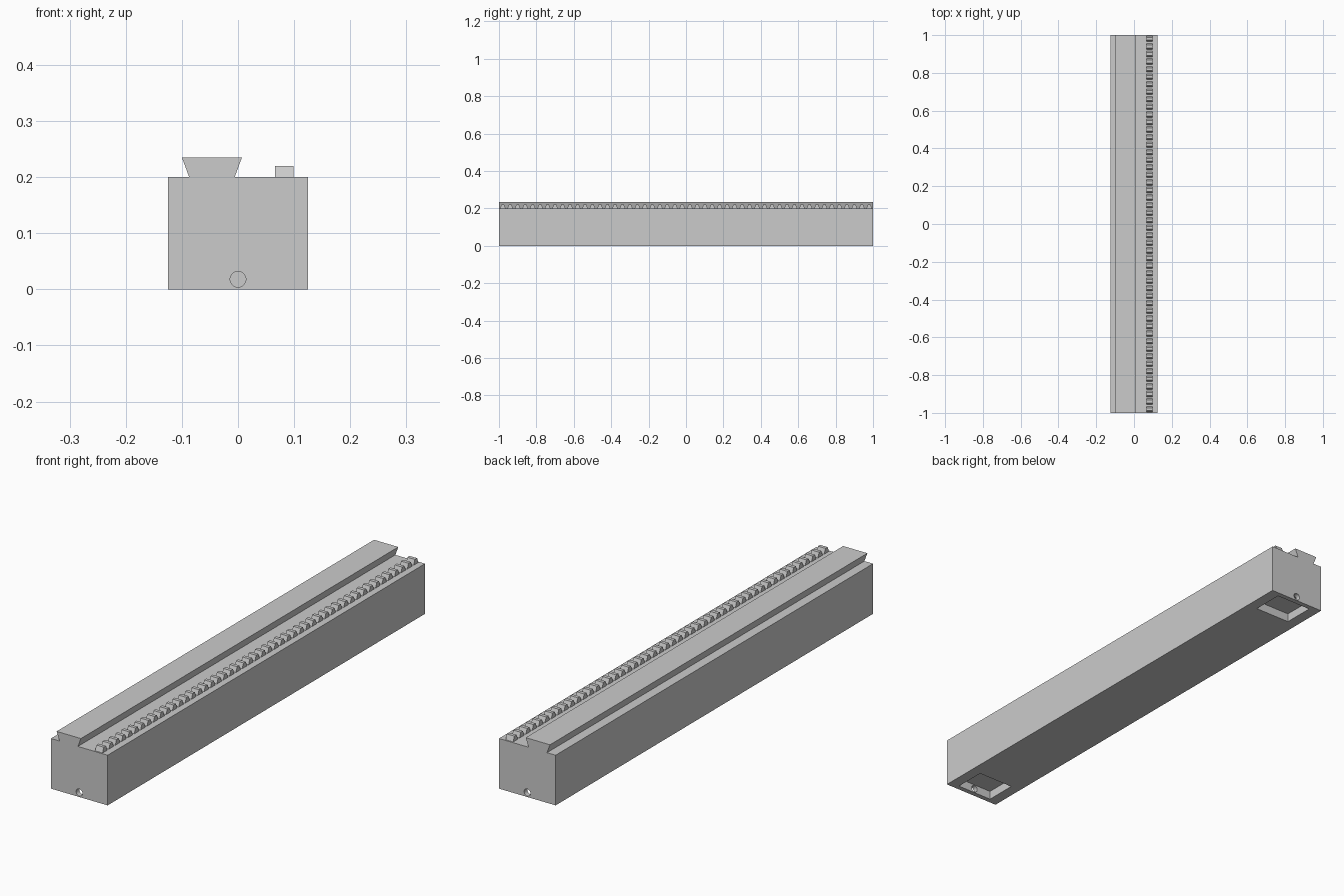
import bpy, bmesh, math
from mathutils import Matrix

if "Cube" in bpy.data.objects:
    bpy.data.objects.remove(bpy.data.objects["Cube"])

grey = bpy.data.materials.new("machined grey")
grey.diffuse_color = (0.6, 0.6, 0.6, 1)
grey.use_nodes = True
grey.node_tree.nodes["Principled BSDF"].inputs["Base Color"].default_value = grey.diffuse_color


def make_object(name, bm):
    bmesh.ops.recalc_face_normals(bm, faces=bm.faces)
    mesh = bpy.data.meshes.new(name)
    bm.to_mesh(mesh)
    bm.free()
    mesh.materials.append(grey)
    obj = bpy.data.objects.new(name, mesh)
    bpy.context.collection.objects.link(obj)
    return obj


def extrude_profile(bm, points, offset):
    """Closed outline pushed along an offset to a solid."""
    face = bm.faces.new([bm.verts.new(p) for p in points])
    new = bmesh.ops.extrude_face_region(bm, geom=[face])["geom"]
    verts = [v for v in new if isinstance(v, bmesh.types.BMVert)]
    bmesh.ops.translate(bm, verts=verts, vec=offset)


def cut(target, cutter):
    mod = target.modifiers.new("cut", "BOOLEAN")
    mod.operation = "DIFFERENCE"
    mod.solver = "EXACT"
    mod.object = cutter
    bpy.context.view_layer.objects.active = target
    bpy.ops.object.modifier_apply(modifier=mod.name)
    bpy.data.objects.remove(cutter)


# Rail body with dovetail guide on top
outline = [(-0.125, 0), (0.125, 0), (0.125, 0.2), (-0.006, 0.2), (0.007, 0.235),
           (-0.1, 0.235), (-0.087, 0.2), (-0.125, 0.2)]
bm = bmesh.new()
extrude_profile(bm, [(x, -1, z) for x, z in outline], (0, 2, 0))
body = make_object("rail_body", bm)

# Mounting pocket underneath and screw hole through each end
for side in (-1, 1):
    bm = bmesh.new()
    bmesh.ops.create_cube(bm, size=1, matrix=Matrix.Translation((0, side * 0.915, -0.0075))
                          @ Matrix.Diagonal((0.16, 0.13, 0.085, 1)))
    cut(body, make_object("pocket_cutter", bm))
    bm = bmesh.new()
    bmesh.ops.create_cone(bm, cap_ends=True, segments=32, radius1=0.014, radius2=0.014, depth=0.1,
                          matrix=Matrix.Translation((0, side * 0.98, 0.018))
                          @ Matrix.Rotation(math.pi / 2, 4, "X"))
    cut(body, make_object("hole_cutter", bm))

# Gear rack: a row of tapered teeth
TEETH = 50
pitch = 2 / TEETH
bm = bmesh.new()
for i in range(TEETH):
    y = -1 + pitch * (i + 0.5)
    tooth = [(-0.015, 0.2), (0.015, 0.2), (0.007, 0.22), (-0.007, 0.22)]
    extrude_profile(bm, [(0.066, y + dy, z) for dy, z in tooth], (0.033, 0, 0))
make_object("rack_teeth", bm)

# Smooth the hole walls, keep every edge sharp
bpy.ops.object.select_all(action="DESELECT")
body.select_set(True)
bpy.context.view_layer.objects.active = body
bpy.ops.object.shade_smooth_by_angle(angle=math.radians(30))
